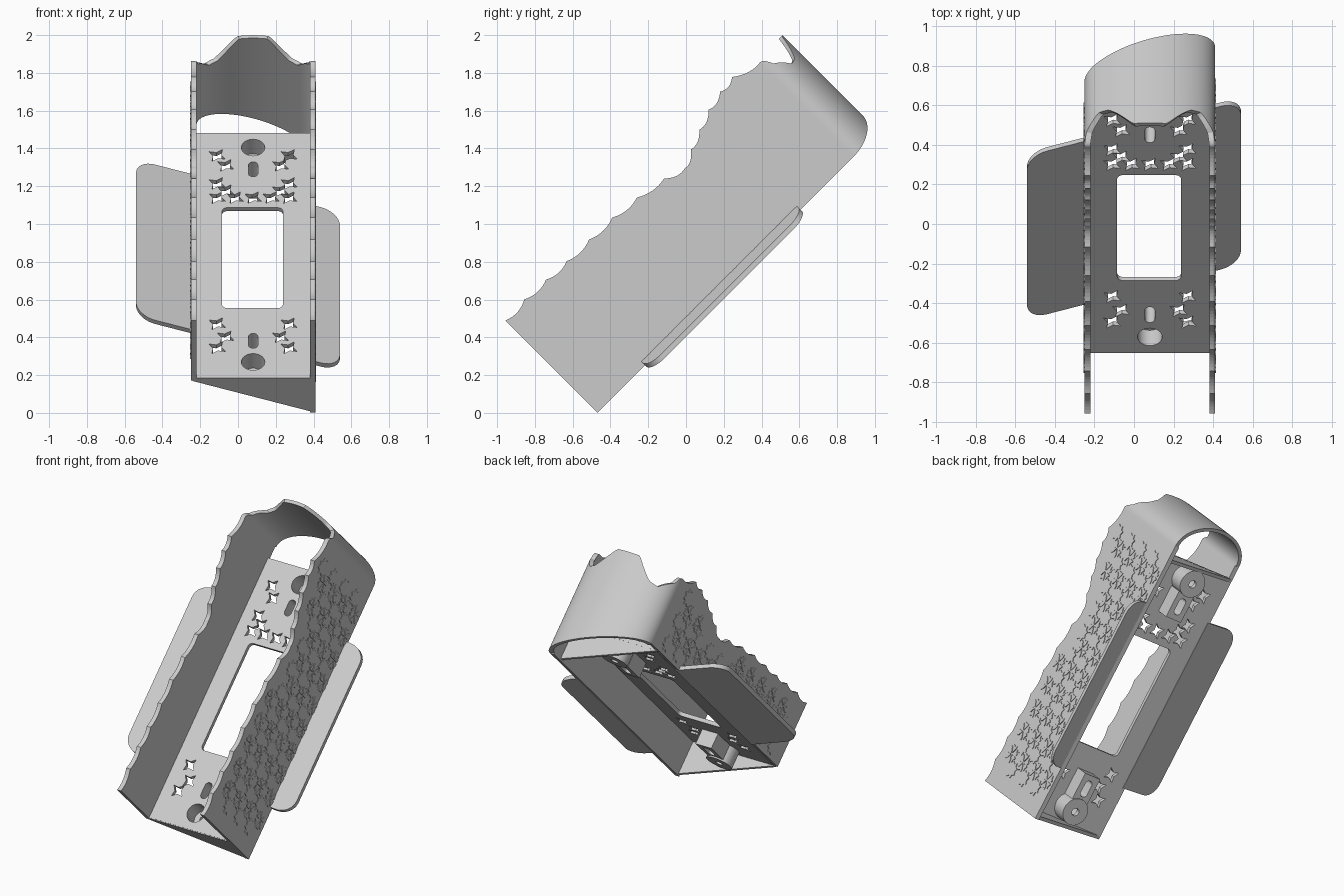
import bpy, bmesh, math
from mathutils import Matrix

cube = bpy.data.objects.get("Cube")
if cube:
    bpy.data.objects.remove(cube, do_unlink=True)

grey = bpy.data.materials.new("plain grey")
grey.use_nodes = True
grey.diffuse_color = (0.6, 0.6, 0.6, 1)
grey.node_tree.nodes["Principled BSDF"].inputs["Base Color"].default_value = (0.6, 0.6, 0.6, 1)

# Everything is laid out flat as (x, u along the length, v depth), then tilted.
TILT = Matrix.Rotation(math.radians(45), 4, 'X')
SLOPE = math.tan(math.radians(20))
LEFT, RIGHT, WALL = 0.41, -0.25, 0.03
MID = (LEFT + RIGHT) / 2
BOTTOM, TOP = -0.33, 1.59
PLATE_BACK, PLATE_FRONT = 0.568, 0.594


def back(x):
    """Depth of the slanted rear plane."""
    return 0.332 + SLOPE * (LEFT - x)


def interp(table, t):
    for (a, p), (b, q) in zip(table, table[1:]):
        if t <= b:
            return p + (q - p) * (t - a) / (b - a)
    return table[-1][1]


def add_prism(bm, pts, axis, a, b):
    place = {'x': lambda p, h: (h, p[0], p[1]),
             'u': lambda p, h: (p[0], h, p[1]),
             'v': lambda p, h: (p[0], p[1], h)}[axis]
    low = [bm.verts.new(place(p, a)) for p in pts]
    high = [bm.verts.new(place(p, b)) for p in pts]
    bm.faces.new(low)
    bm.faces.new(high)
    n = len(pts)
    for i in range(n):
        j = (i + 1) % n
        bm.faces.new((low[i], low[j], high[j], high[i]))


def finish(name, bm, smooth=False):
    bmesh.ops.recalc_face_normals(bm, faces=bm.faces)
    bm.transform(TILT)
    mesh = bpy.data.meshes.new(name)
    bm.to_mesh(mesh)
    bm.free()
    mesh.materials.append(grey)
    ob = bpy.data.objects.new(name, mesh)
    bpy.context.collection.objects.link(ob)
    if smooth:
        shade(ob)
    return ob


def shade(ob):
    bpy.ops.object.select_all(action='DESELECT')
    ob.select_set(True)
    bpy.context.view_layer.objects.active = ob
    bpy.ops.object.shade_smooth_by_angle(angle=math.radians(30))


def prism(name, *args):
    bm = bmesh.new()
    add_prism(bm, *args)
    return finish(name, bm)


def ring(cx, cy, r, n, inner=1.0, turn=0.0):
    """Circle, or a star when inner is below one."""
    return [(cx + r * (inner if i % 2 else 1) * math.cos(turn + math.tau * i / n),
             cy + r * (inner if i % 2 else 1) * math.sin(turn + math.tau * i / n)) for i in range(n)]


def rounded(x0, x1, y0, y1, radii):
    """Rectangle with one radius per corner, counter-clockwise from upper right."""
    pts = []
    corners = [(x1, y1, -1, -1), (x0, y1, 1, -1), (x0, y0, 1, 1), (x1, y0, -1, 1)]
    for k, ((x, y, sx, sy), r) in enumerate(zip(corners, radii)):
        for i in range(9 if r else 1):
            a = math.pi / 2 * (k + i / 8)
            pts.append((x + sx * r + r * math.cos(a), y + sy * r + r * math.sin(a)))
    return pts


def cut(ob, cutters):
    for c in cutters:
        mod = ob.modifiers.new("cut", 'BOOLEAN')
        mod.object, mod.solver, mod.use_self = c, 'EXACT', True
        bpy.context.view_layer.objects.active = ob
        bpy.ops.object.modifier_apply(modifier=mod.name)


# Side panels with a scalloped front edge
cusps = [(BOTTOM, 1.022), (-0.18, 1.03), (-0.025, 1.023), (0.12, 1.015), (0.286, 1.012),
         (0.455, 1.007), (0.622, 0.99), (0.795, 0.96), (0.91, 0.92), (1.005, 0.968),
         (1.11, 1.01), (1.22, 1.05), (1.33, 1.075), (1.43, 1.085), (TOP, 1.035)]
edge = []
for (a, p), (b, q) in zip(cusps, cusps[1:]):
    for i in range(8):
        t = i / 8
        edge.append((a + (b - a) * t, p + (q - p) * t - 0.018 * 4 * t * (1 - t)))
edge.append(cusps[-1])


def side(name, inner, outer):
    v0 = back(outer)
    prism(name + "_side_panel", [(TOP, v0), (BOTTOM, v0)] + edge, 'x', inner, outer)
    # Low-relief stars and rosettes on the outer face
    bm = bmesh.new()
    skin = outer + math.copysign(0.004, outer - inner)
    for i in range(-10, 5):
        for j in range(-15, 2):
            y, z = 0.333 + i * 0.1138, 1.703 + j * 0.1138
            u, v = (y + z) / math.sqrt(2), (z - y) / math.sqrt(2)
            if not (-0.2 < u < 1.46 and v0 + 0.06 < v < interp(cusps, u) - 0.1):
                continue
            if (i + j) % 2 == 0:
                add_prism(bm, ring(u, v, 0.056, 16, 0.7, math.pi / 8), 'x', outer, skin)
                continue
            for k in range(6):
                a = math.tau * k / 6
                petal = [(0.008, 0), (0.045, -0.42), (0.06, -0.3), (0.05, 0), (0.06, 0.3), (0.045, 0.42)]
                add_prism(bm, [(u + r * math.cos(a + d), v + r * math.sin(a + d)) for r, d in petal],
                          'x', outer, skin)
    finish(name + "_star_relief", bm)


side("left", LEFT - WALL, LEFT)
side("right", RIGHT + WALL, RIGHT)

# Arched hood: half ellipse, cut slanted behind and notched in front
brim = [(0, 1.053), (0.085, 1.052), (0.165, 0.96), (0.207, 0.92), (0.26, 0.91), (0.32, 0.98), (0.33, 1.035)]
bm = bmesh.new()
half, rise, steps = (LEFT - RIGHT) / 2, 0.185, 64
rows = []
for i in range(steps + 1):
    a = math.pi * i / steps
    row = []
    for w, h in ((half, rise), (half - WALL, rise - 0.022)):
        x, u = MID + w * math.cos(a), TOP + h * math.sin(a)
        d = abs(half * math.cos(a))
        row += [bm.verts.new((x, u, back(x))), bm.verts.new((x, u, interp(brim, d)))]
    rows.append([row[0], row[1], row[3], row[2]])
for r, s in zip(rows, rows[1:]):
    for k in range(4):
        m = (k + 1) % 4
        bm.faces.new((r[k], r[m], s[m], s[k]))
bm.faces.new(rows[0])
bm.faces.new(rows[-1])
finish("arched_hood", bm, True)

# Cutters for the mounting plate and its bosses
HOLES, SLOTS = (-0.212, 1.393), (-0.054, 1.23)
outer_col = [1.334, 1.124, 1.018, 0.074, -0.106]
inner_col = [1.259, 1.07, -0.024]
stars = [(MID + s * 0.19, u) for s in (-1, 1) for u in outer_col]
stars += [(MID + s * 0.145, u) for s in (-1, 1) for u in inner_col]
stars += [(MID + d, 1.018) for d in (-0.095, 0, 0.095)]
bm = bmesh.new()
add_prism(bm, rounded(-0.085, 0.238, 0.19, 0.943, [0.03] * 4), 'v', 0.3, 0.8)
for x, u in stars:
    add_prism(bm, ring(x, u, 0.052, 8, 0.42, 1.0), 'v', 0.3, 0.8)
for u in SLOTS:
    add_prism(bm, rounded(MID - 0.025, MID + 0.025, u - 0.055, u + 0.055, [0.024] * 4), 'v', 0.3, 0.8)
for u in HOLES:
    add_prism(bm, ring(MID, u, 0.025, 24), 'v', 0.3, 0.8)
through = finish("through_cutter", bm)
bm = bmesh.new()
for u in HOLES:
    add_prism(bm, ring(MID, u, 0.062, 40), 'v', 0.485, 0.8)
counterbore = finish("counterbore_cutter", bm)

# Mounting plate, screw bosses and slot blocks
parts = [prism("mounting_plate", rounded(RIGHT + 0.02, LEFT - 0.02, BOTTOM + 0.005, 1.5, [0] * 4),
               'v', PLATE_BACK, PLATE_FRONT)]
for label, hole, slot in zip(("lower", "upper"), HOLES, SLOTS):
    parts.append(prism(label + "_screw_boss", ring(MID, hole, 0.088, 40), 'v', 0.455, PLATE_BACK + 0.01))
    parts.append(prism(label + "_slot_block",
                       rounded(MID - 0.06, MID + 0.06, slot - 0.09, slot + 0.09, [0] * 4),
                       'v', 0.465, PLATE_BACK + 0.01))
for ob in parts:
    cut(ob, [through, counterbore])
    shade(ob)
for c in (through, counterbore):
    bpy.data.objects.remove(c, do_unlink=True)

# Wedge-shaped end walls
x0, x1 = RIGHT + 0.01, LEFT - 0.01
wedge = [(x0, back(x0)), (x1, back(x1)), (x1, PLATE_FRONT - 0.002), (x0, PLATE_FRONT - 0.002)]
prism("lower_end_wall", wedge, 'u', BOTTOM, BOTTOM + 0.022)
prism("upper_end_wall", wedge, 'u', 1.478, 1.499)

# Mounting wings lying in the slanted rear plane
for name, x0, x1, radii in (("left_wing", LEFT - 0.02, 0.54, [0.1, 0, 0, 0.1]),
                            ("right_wing", -0.54, RIGHT + 0.02, [0, 0.1, 0.1, 0])):
    bm = bmesh.new()
    add_prism(bm, rounded(x0, x1, 0.025, 1.19, radii), 'v', 0, 0.028)
    for vert in bm.verts:
        vert.co.z += back(vert.co.x)
    finish(name, bm, True)
